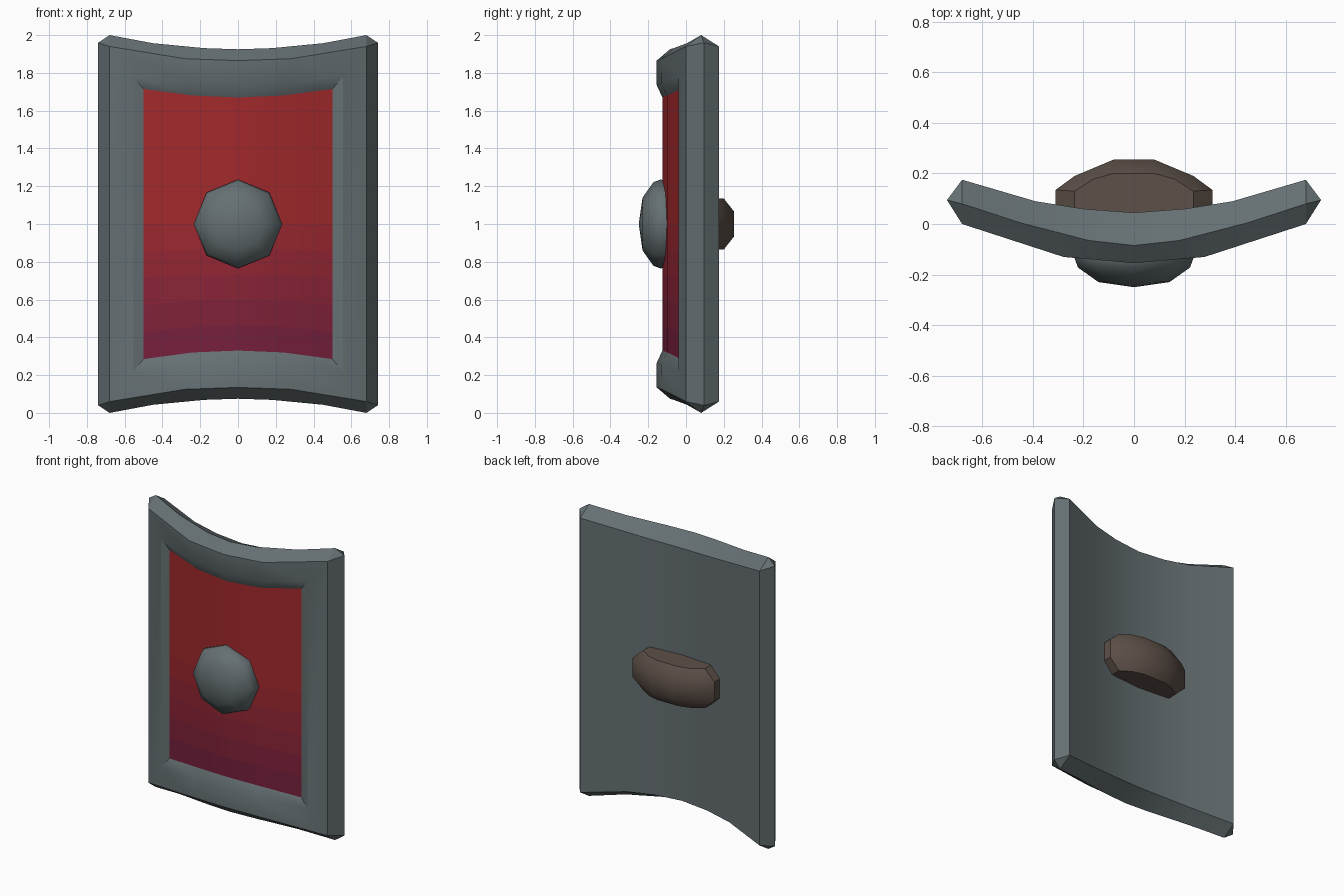
import bpy, bmesh
from math import radians, sin, cos, pi

if "Cube" in bpy.data.objects:
    bpy.data.objects.remove(bpy.data.objects["Cube"])


def material(name, color):
    m = bpy.data.materials.new(name)
    m.diffuse_color = (*color, 1)
    m.use_nodes = True
    m.node_tree.nodes["Principled BSDF"].inputs["Base Color"].default_value = m.diffuse_color
    return m


def make(name, verts, faces, mats, face_mats=None, angle=30, face_front=False):
    me = bpy.data.meshes.new(name)
    me.from_pydata(verts, [], faces)
    for m in mats:
        me.materials.append(m)
    if face_mats:
        for p, i in zip(me.polygons, face_mats):
            p.material_index = i
    bm = bmesh.new()
    bm.from_mesh(me)
    bmesh.ops.remove_doubles(bm, verts=bm.verts, dist=0.0005)
    bmesh.ops.recalc_face_normals(bm, faces=bm.faces)
    if face_front and sum(f.normal.y for f in bm.faces) > 0:
        bmesh.ops.reverse_faces(bm, faces=bm.faces)
    bm.to_mesh(me)
    bm.free()
    ob = bpy.data.objects.new(name, me)
    bpy.context.collection.objects.link(ob)
    bpy.ops.object.select_all(action='DESELECT')
    ob.select_set(True)
    bpy.context.view_layer.objects.active = ob
    bpy.ops.object.shade_smooth_by_angle(angle=radians(angle))
    return ob


def bridge(n, rings):
    """Quads between successive closed rings of n points."""
    return [(r * n + i, r * n + (i + 1) % n, (r + 1) * n + (i + 1) % n, (r + 1) * n + i)
            for r in range(rings - 1) for i in range(n)]


def top_row(half):
    """Mirror the right half of a top edge to a full left-to-right row."""
    return [(-x, y, z) for x, y, z in half[:0:-1]] + list(half)


def flip_z(row):
    return [(x, y, 2 - z) for x, y, z in row]


steel = material("steel", (0.13, 0.16, 0.17))
leather = material("leather", (0.11, 0.08, 0.065))

# Shield contours, right half of the top edge, from back to front recess
back = [(0, .045, 1.865), (.2, .06, 1.872), (.39, .09, 1.89), (.68, .175, 1.94), (.68, .175, 1.94)]
ridge = [(0, -.085, 1.925), (.18, -.065, 1.931), (.45, .005, 1.957), (.68, .08, 2), (.74, .095, 1.96)]
front = [(0, -.155, 1.865), (.14, -.1425, 1.87), (.28, -.13, 1.875), (.68, 0, 1.94), (.68, 0, 1.94)]
inner = [(0, -.155, 1.735), (.13, -.1432, 1.74), (.26, -.132, 1.745), (.555, -.04, 1.78), (.555, -.04, 1.78)]
recess = [(0, -.125, 1.67), (.12, -.113, 1.675), (.24, -.1, 1.68), (.5, -.028, 1.715), (.5, -.028, 1.715)]

# Shield body: nested contours bridged together, closed at the back
verts = []
for half in (back, ridge, front, inner, recess):
    row = top_row(half)
    verts += row + flip_z(row)[::-1]
n = 18
faces = bridge(n, 5) + [(i, i + 1, n - 2 - i, n - 1 - i) for i in range(1, 7)]
make("shield_body", verts, faces, [steel])

# Red front panel, in bands that darken to the bottom
top = top_row(recess[:4])
bottom = flip_z(top)
levels = [0, .3, .5, .6, .7, .8, .9, 1]
verts = [(a[0], a[1], a[2] + (b[2] - a[2]) * t) for t in levels for a, b in zip(top, bottom)]
faces, face_mats, reds = [], [], []
for r in range(len(levels) - 1):
    t = max(0, (r - 1) / (len(levels) - 3))
    reds.append(material("red_%d" % r, (.36 - .18 * t, .022 - .008 * t, .025 + .02 * t)))
    for i in range(6):
        faces.append((r * 7 + i, r * 7 + i + 1, r * 7 + i + 8, r * 7 + i + 7))
        face_mats.append(r)
make("front_panel", verts, faces, reds, face_mats, 30, True)

# Eight-sided domed boss
profile = [(.23, -.09), (.235, -.135), (.222, -.172), (.14, -.23), (0, -.25)]
verts = [(r * cos(i * pi / 4), y, 1 + r * sin(i * pi / 4)) for r, y in profile for i in range(8)]
make("boss", verts, bridge(8, 5) + [tuple(range(8))], [steel], angle=50)

# Rear grip: arched block with chamfered outer edges
wide = [(-.235, .03), (-.235, .13), (-.08, .2), (.08, .2), (.235, .13), (.235, .03)]
outer = [(-.31, .03), (-.31, .135), (-.235, .19), (-.08, .255), (.08, .255), (.235, .19), (.31, .135), (.31, .03)]
wide = [wide[0], wide[1], (-.16, .178), wide[2], wide[3], (.16, .178), wide[4], wide[5]]
verts = []
for outline, dz in ((wide, .135), (outer, .065), (outer, -.065), (wide, -.135)):
    verts += [(x, y, 1 + dz) for x, y in outline]
make("rear_grip", verts, bridge(8, 4) + [tuple(range(8)), tuple(range(24, 32))], [leather], angle=40)
